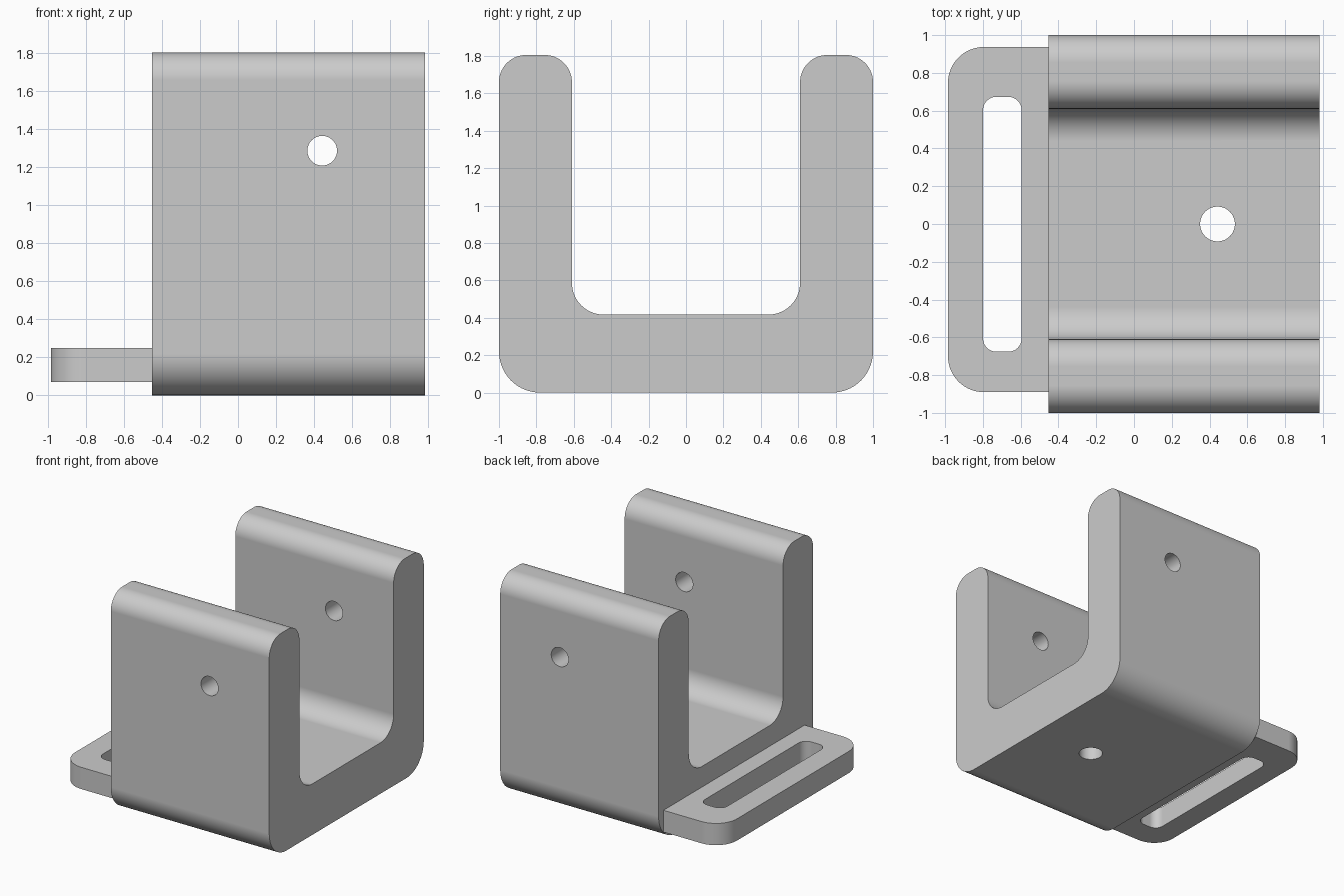
import bpy, bmesh, math
from mathutils import Vector

if "Cube" in bpy.data.objects:
    bpy.data.objects.remove(bpy.data.objects["Cube"])

grey = bpy.data.materials.new("plain grey")
grey.diffuse_color = (0.6, 0.6, 0.6, 1)
grey.use_nodes = True
grey.node_tree.nodes["Principled BSDF"].inputs["Base Color"].default_value = grey.diffuse_color


def rounded(corners, steps=14):
    """Outline with a circular fillet at each right-angled (u, v, radius) corner."""
    out, n = [], len(corners)
    for i, (u, v, r) in enumerate(corners):
        p = Vector((u, v))
        if r == 0:
            out.append(p)
            continue
        a = (Vector(corners[i - 1][:2]) - p).normalized()
        b = (Vector(corners[(i + 1) % n][:2]) - p).normalized()
        c = p + r * (a + b)
        for k in range(steps + 1):
            t = k / steps * math.pi / 2
            out.append(c - r * (b * math.cos(t) + a * math.sin(t)))
    return out


def circle(cu, cv, r, n=48):
    return [Vector((cu + r * math.cos(2 * math.pi * k / n),
                    cv + r * math.sin(2 * math.pi * k / n))) for k in range(n)]


def prism(name, outline, axis, lo, hi):
    """Extrude a 2D outline along the given axis from lo to hi."""
    place = {"x": lambda p, d: (d, p.x, p.y),
             "y": lambda p, d: (p.x, d, p.y),
             "z": lambda p, d: (p.x, p.y, d)}[axis]
    bm = bmesh.new()
    a = [bm.verts.new(place(p, lo)) for p in outline]
    b = [bm.verts.new(place(p, hi)) for p in outline]
    bm.faces.new(a)
    bm.faces.new(b)
    for i in range(len(a)):
        j = (i + 1) % len(a)
        bm.faces.new((a[i], a[j], b[j], b[i]))
    bmesh.ops.recalc_face_normals(bm, faces=bm.faces)
    mesh = bpy.data.meshes.new(name)
    bm.to_mesh(mesh)
    bm.free()
    mesh.materials.append(grey)
    ob = bpy.data.objects.new(name, mesh)
    bpy.context.collection.objects.link(ob)
    return ob


def finish(ob, cutters):
    """Cut the openings, then shade fillets smooth and keep flats flat."""
    bpy.ops.object.select_all(action="DESELECT")
    ob.select_set(True)
    bpy.context.view_layer.objects.active = ob
    for c in cutters:
        m = ob.modifiers.new("cut", "BOOLEAN")
        m.operation, m.solver, m.object = "DIFFERENCE", "EXACT", c
        bpy.ops.object.modifier_apply(modifier=m.name)
        bpy.data.objects.remove(c)
    bpy.ops.object.shade_smooth_by_angle(angle=math.radians(35))
    w = ob.modifiers.new("flat faces", "WEIGHTED_NORMAL")
    w.keep_sharp = True


# U-shaped channel: profile in (y, z), extruded along x
channel = prism("channel", rounded([
    (-1, 0, 0.22), (1, 0, 0.22), (1, 1.805, 0.145), (0.61, 1.805, 0.145),
    (0.61, 0.417, 0.17), (-0.61, 0.417, 0.17),
    (-0.61, 1.805, 0.145), (-1, 1.805, 0.145)]), "x", -0.452, 0.983)
wall_hole = prism("wall_hole", circle(0.443, 1.287, 0.078), "y", -1.2, 1.2)
floor_hole = prism("floor_hole", circle(0.442, 0, 0.092), "z", -0.2, 0.8)
finish(channel, [wall_hole, floor_hole])

# Slotted side tab: outline in (x, y), extruded along z
tab = prism("slotted_tab", rounded([
    (-0.985, -0.89, 0.19), (-0.447, -0.89, 0), (-0.447, 0.937, 0),
    (-0.985, 0.937, 0.19)]), "z", 0.07, 0.248)
slot = prism("slot", rounded([
    (-0.799, -0.676, 0.07), (-0.595, -0.676, 0.07),
    (-0.595, 0.673, 0.07), (-0.799, 0.673, 0.07)]), "z", -0.2, 0.6)
finish(tab, [slot])
